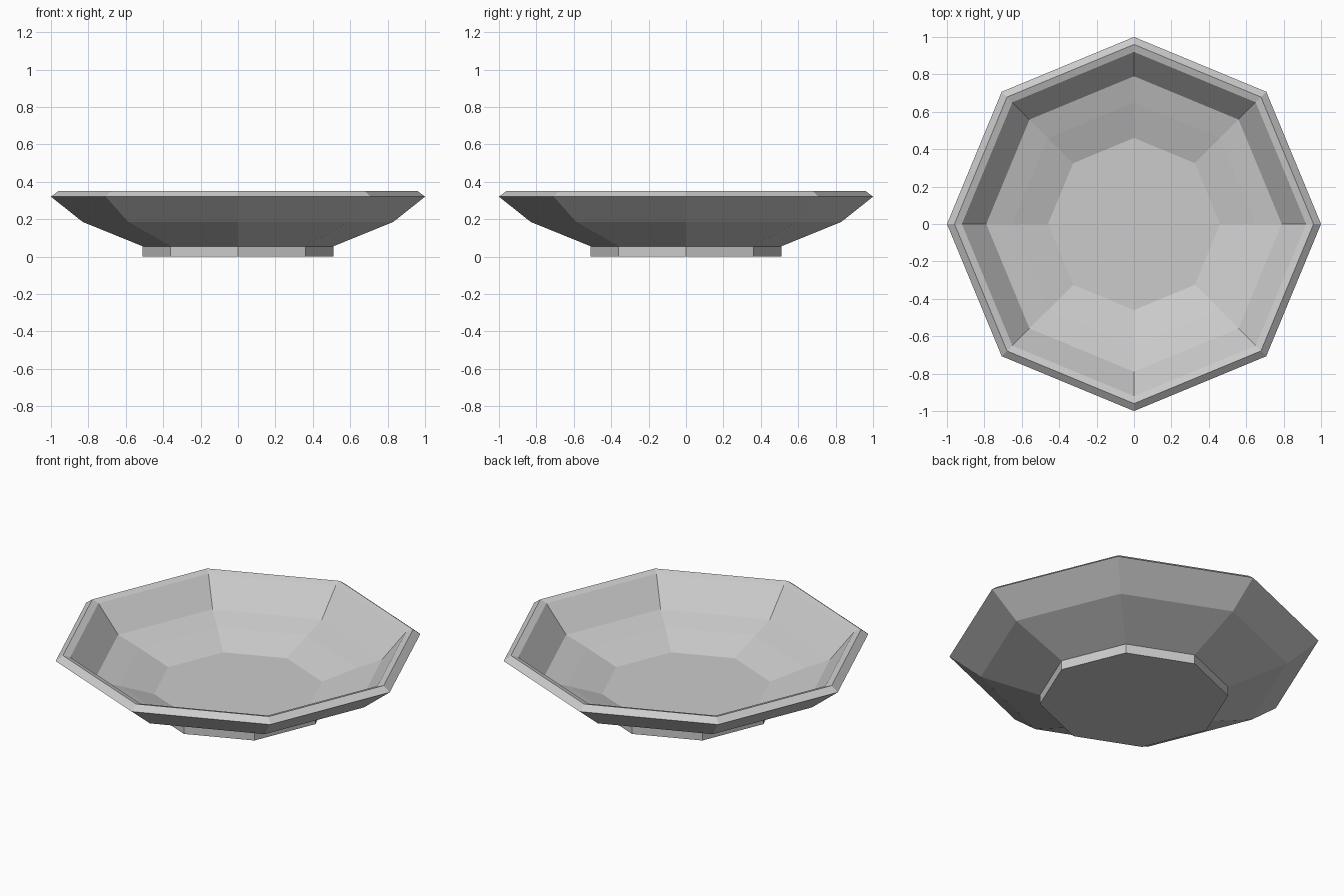
import bpy
import bmesh
from math import cos, sin, tau

SIDES = 8

cube = bpy.data.objects.get("Cube")
if cube:
    bpy.data.objects.remove(cube, do_unlink=True)


def make_material(name, colour):
    mat = bpy.data.materials.new(name)
    mat.use_nodes = True
    mat.diffuse_color = colour
    mat.node_tree.nodes["Principled BSDF"].inputs["Base Color"].default_value = colour
    return mat


def lathe(name, profile, mat):
    """Spin a (radius, height) profile into a faceted solid, capped at both ends."""
    bm = bmesh.new()
    rings = [[bm.verts.new((r * cos(tau * i / SIDES), r * sin(tau * i / SIDES), z))
              for i in range(SIDES)] for r, z in profile]
    for low, high in zip(rings, rings[1:]):
        for i in range(SIDES):
            j = (i + 1) % SIDES
            bm.faces.new((low[i], low[j], high[j], high[i]))
    bm.faces.new(rings[0][::-1])
    bm.faces.new(rings[-1])
    bmesh.ops.recalc_face_normals(bm, faces=bm.faces)
    mesh = bpy.data.meshes.new(name)
    bm.to_mesh(mesh)
    bm.free()
    mesh.materials.append(mat)
    obj = bpy.data.objects.new(name, mesh)
    bpy.context.collection.objects.link(obj)
    return obj


ceramic = make_material("light grey ceramic", (0.6, 0.6, 0.6, 1))

# Foot, outer wall, bevelled rim, inner wall and floor in one profile
lathe("plate", [
    (0.51, 0.0), (0.51, 0.055), (0.83, 0.185), (1.0, 0.32), (0.96, 0.35),
    (0.92, 0.337), (0.79, 0.185), (0.65, 0.144), (0.46, 0.08),
], ceramic)
